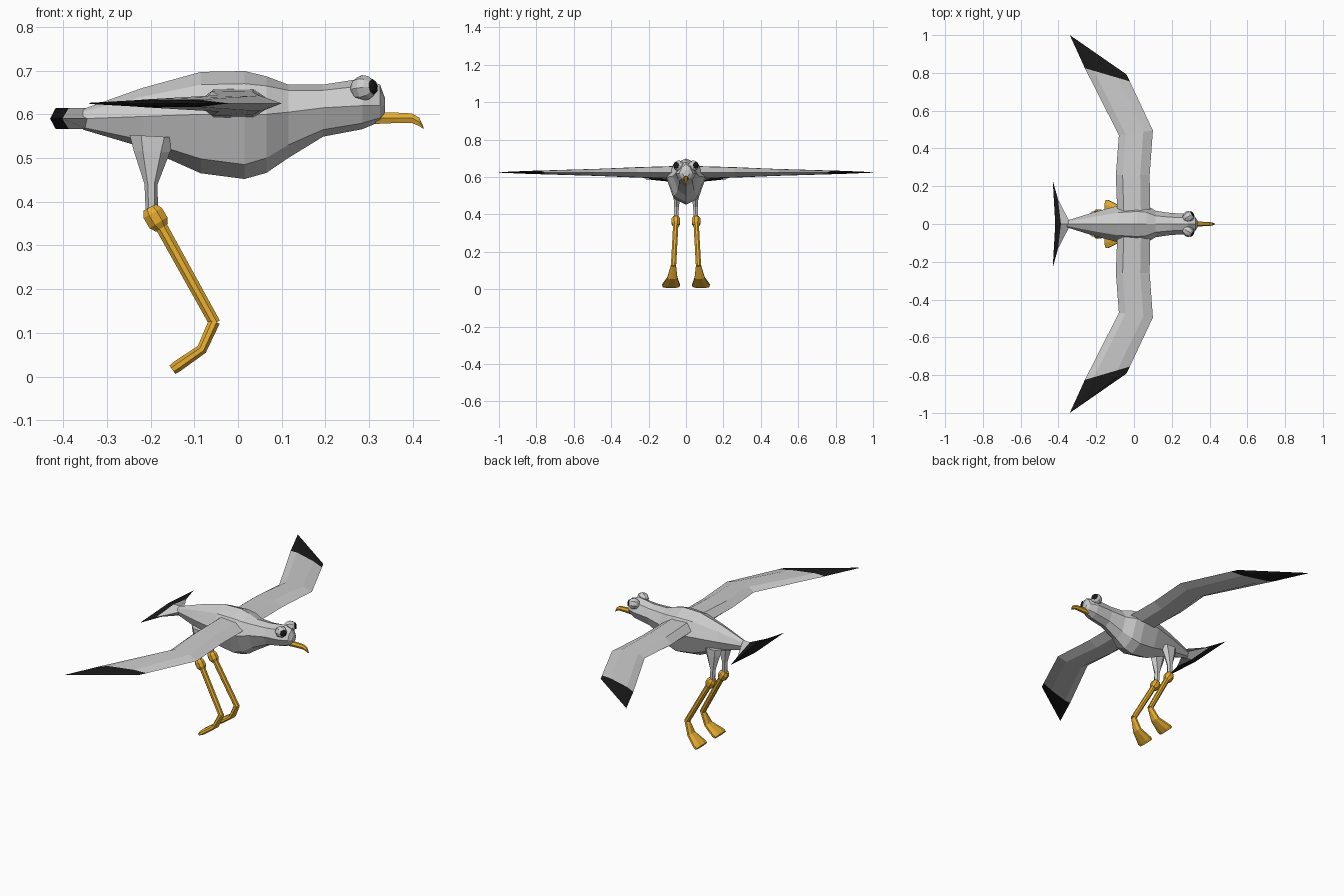
import bpy, bmesh, math
from mathutils import Vector, Matrix

if "Cube" in bpy.data.objects:
    bpy.data.objects.remove(bpy.data.objects["Cube"])


def material(name, color):
    m = bpy.data.materials.new(name)
    m.diffuse_color = color
    m.use_nodes = True
    m.node_tree.nodes["Principled BSDF"].inputs["Base Color"].default_value = m.diffuse_color
    return m


ORANGE = material("orange", (0.80, 0.42, 0.03, 1))
BLACK = material("black", (0.01, 0.01, 0.01, 1))


def finish(name, bm, mat=None, mirror=False):
    bmesh.ops.remove_doubles(bm, verts=bm.verts, dist=1e-5)
    bmesh.ops.recalc_face_normals(bm, faces=bm.faces)
    me = bpy.data.meshes.new(name)
    bm.to_mesh(me)
    bm.free()
    ob = bpy.data.objects.new(name, me)
    bpy.context.collection.objects.link(ob)
    if mat:
        me.materials.append(mat)
    if mirror:
        mod = ob.modifiers.new("mirror", 'MIRROR')
        mod.use_axis = (False, True, False)
        mod.use_mirror_merge = False
    return ob


def loft(name, rings, mat=None, mirror=False):
    """Skin a list of equal-length point rings and cap both ends."""
    bm = bmesh.new()
    vs = [[bm.verts.new(p) for p in r] for r in rings]
    n = len(rings[0])
    for a, b in zip(vs, vs[1:]):
        for i in range(n):
            j = (i + 1) % n
            bm.faces.new((a[i], a[j], b[j], b[i]))
    bm.faces.new(vs[0])
    bm.faces.new(vs[-1])
    return finish(name, bm, mat, mirror)


def sweep(name, path, mat=None, mirror=False, sides=8):
    """Path entries: x, y, z, half width across y, half thickness."""
    pts = [Vector(p[:3]) for p in path]
    rings = []
    for i, p in enumerate(path):
        t = pts[min(i + 1, len(pts) - 1)] - pts[max(i - 1, 0)]
        side = Vector((t.z, 0, -t.x)).normalized()
        rings.append([pts[i] + Vector((0, p[3] * math.cos(a), 0)) + side * p[4] * math.sin(a)
                      for a in [math.tau * (k + 0.5) / sides for k in range(sides)]])
    k = 1 / math.cos(math.pi / sides)
    rings = [[pts[i] + (q - pts[i]) * k for q in r] for i, r in enumerate(rings)]
    return loft(name, rings, mat, mirror)


# Body and head: x, half width, top, shoulder, middle, low side, bottom
body = [(-0.355, 0.018, 0.612, 0.606, 0.590, 0.570, 0.565),
        (-0.22, 0.060, 0.660, 0.640, 0.595, 0.541, 0.525),
        (-0.085, 0.097, 0.697, 0.668, 0.600, 0.498, 0.465),
        (0.015, 0.107, 0.699, 0.670, 0.600, 0.485, 0.452),
        (0.065, 0.100, 0.687, 0.665, 0.600, 0.500, 0.466),
        (0.115, 0.070, 0.668, 0.655, 0.605, 0.530, 0.500),
        (0.195, 0.058, 0.668, 0.655, 0.615, 0.565, 0.549),
        (0.285, 0.054, 0.682, 0.665, 0.620, 0.580, 0.566),
        (0.325, 0.036, 0.668, 0.652, 0.620, 0.592, 0.583),
        (0.336, 0.018, 0.638, 0.632, 0.618, 0.605, 0.600)]
rings = []
for x, w, top, sh, mid, low, bot in body:
    half = [(0.62 * w, sh), (w, mid), (0.62 * w, low)]
    rings.append([(x, 0, top)] + [(x, y, z) for y, z in half] + [(x, 0, bot)]
                 + [(x, -y, z) for y, z in reversed(half)])
loft("body", rings)


# Wings: thin tapered sections with black ends
def section(le, te, h, zc=0.625):
    a, b = Vector((*le, zc)), Vector((*te, zc))
    return [a.lerp(b, f) + Vector((0, 0, d * h)) for f, d in
            [(0, 0), (0.28, 0.85), (0.8, 0.9), (1, 0), (0.8, -0.9), (0.28, -0.85)]]


root = section((0.085, 0.04), (-0.088, 0.04), 0.038)
mid1 = section((0.083, 0.26), (-0.096, 0.26), 0.031)
elbow = section((0.10, 0.495), (-0.08, 0.47), 0.021)
wrist = section((-0.022, 0.755), (-0.26, 0.825), 0.010)
cut = section((-0.04, 0.792), (-0.285, 0.88), 0.008)
tip = section((-0.338, 0.999), (-0.34, 1.0), 0.0015)
loft("wing", [root, mid1, elbow, wrist], mirror=True)
loft("wing_tip", [wrist, cut, tip], BLACK, mirror=True)


# Tail fan: rhombic slices with a black rear band
def fan(xc, xs, w):
    return [(xc, 0, 0.615), (xs, w, 0.59), (xc, 0, 0.566), (xs, -w, 0.59)]


loft("tail_fan", [fan(-0.345, -0.345, 0.02), fan(-0.387, -0.402, 0.13)])
loft("tail_band", [fan(-0.387, -0.402, 0.13), fan(-0.417, -0.43, 0.23)], BLACK)

# Hooked beak
beak = [(0.315, 0.605, 0.578, 0.014), (0.36, 0.604, 0.580, 0.012), (0.398, 0.602, 0.580, 0.010),
        (0.415, 0.592, 0.573, 0.008), (0.425, 0.570, 0.566, 0.004)]
loft("beak", [[(x, -w * 0.5, t), (x, w * 0.5, t), (x, w, (t + b) / 2), (x, w * 0.6, b),
               (x, -w * 0.6, b), (x, -w, (t + b) / 2)] for x, t, b, w in beak], ORANGE)


# Eyes with dark pupils
def ball(name, center, r, scale=(1, 1, 1), direction=None, mat=None, seg=8, rows=6):
    bm = bmesh.new()
    rot = Vector(direction or (0, 0, 1)).to_track_quat('Z', 'Y').to_matrix().to_4x4()
    bmesh.ops.create_uvsphere(bm, u_segments=seg, v_segments=rows, radius=r,
                              matrix=Matrix.Translation(center) @ rot @ Matrix.Diagonal((*scale, 1)))
    return finish(name, bm, mat, mirror=True)


look = Vector((0.85, 0.5, 0.12)).normalized()
eye = Vector((0.287, 0.039, 0.660))
ball("eye", eye, 0.030, direction=look)
ball("pupil", eye + look * 0.026, 0.018, (1, 1, 0.35), look, BLACK)

# Legs: feathered thigh, knee, shin and webbed foot
sweep("thigh", [(-0.195, 0.045, 0.55, 0.022, 0.046), (-0.197, 0.048, 0.515, 0.019, 0.036),
                (-0.199, 0.051, 0.44, 0.013, 0.013), (-0.197, 0.053, 0.37, 0.012, 0.012)],
      mirror=True, sides=6)
sweep("knee", [(-0.202, 0.054, 0.387, 0.015, 0.016), (-0.195, 0.054, 0.374, 0.023, 0.024),
               (-0.182, 0.054, 0.352, 0.023, 0.024), (-0.174, 0.054, 0.340, 0.015, 0.016)],
      ORANGE, mirror=True)
sweep("shin", [(-0.185, 0.054, 0.36, 0.014, 0.014), (-0.053, 0.067, 0.122, 0.014, 0.013)],
      ORANGE, mirror=True)
sweep("foot", [(-0.054, 0.067, 0.126, 0.014, 0.013), (-0.083, 0.073, 0.062, 0.027, 0.012),
               (-0.138, 0.080, 0.024, 0.047, 0.013), (-0.150, 0.081, 0.0155, 0.044, 0.012)],
      ORANGE, mirror=True)
